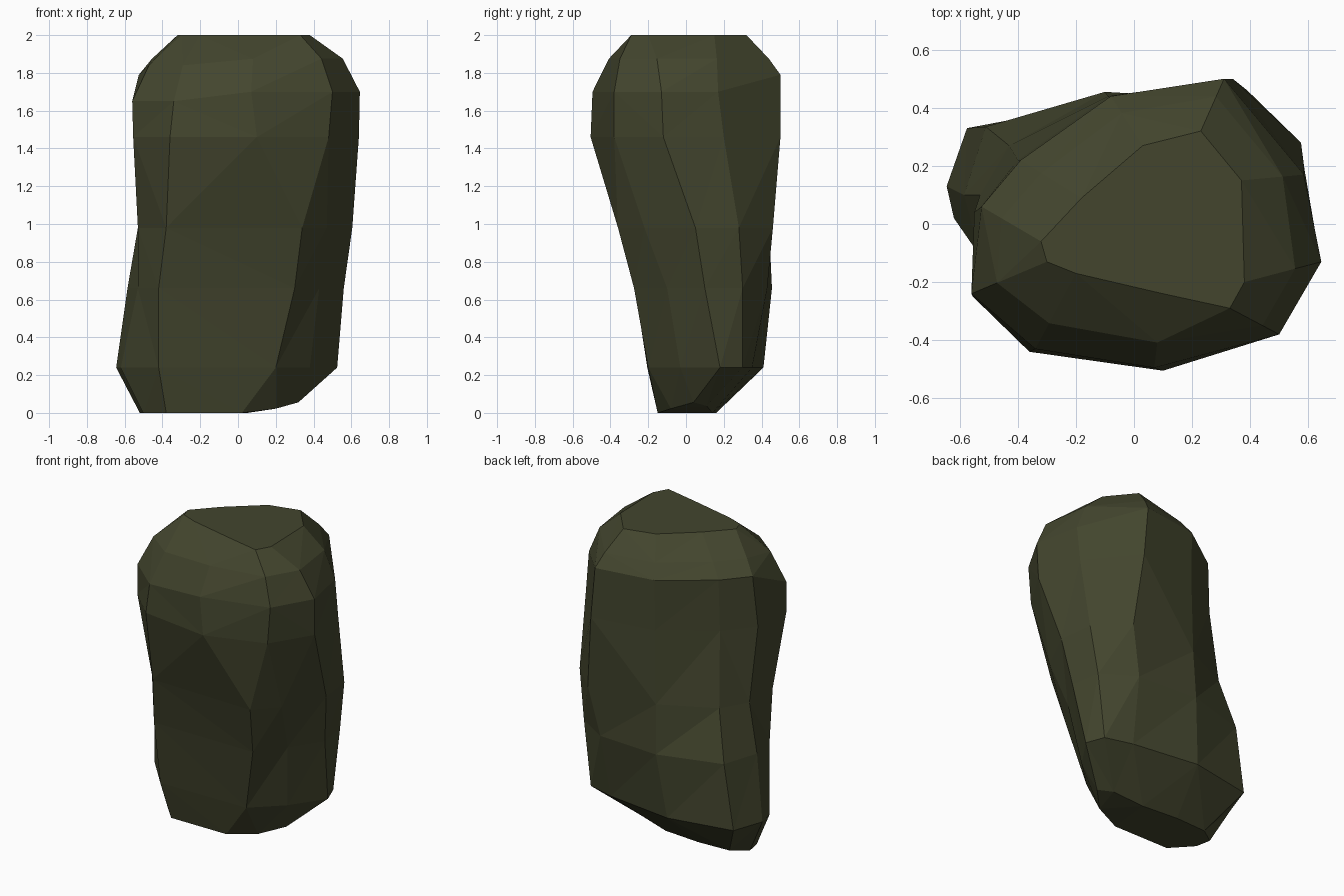
import bpy, bmesh
from mathutils import Vector

if "Cube" in bpy.data.objects:
    bpy.data.objects.remove(bpy.data.objects["Cube"])

# Cross-sections from the ground up: height, then ten corners
# (left, round the front, right, round the back)
sections = [
    (0.00, [(-.52, .08), (-.50, -.02), (-.38, -.15), (.02, -.15), (.20, -.08),
            (.32, .04), (.25, .11), (.05, .14), (-.20, .16), (-.42, .15)]),
    (0.24, [(-.645, .13), (-.62, .02), (-.42, -.205), (.20, -.20), (.38, -.03),
            (.525, .18), (.48, .30), (.30, .35), (-.15, .41), (-.575, .33)]),
    (0.66, [(-.585, .10), (-.53, -.11), (-.42, -.27), (.30, -.275), (.43, -.10),
            (.56, .10), (.53, .30), (.32, .43), (-.10, .455), (-.51, .335)]),
    (0.98, [(-.53, .10), (-.53, -.14), (-.38, -.34), (.34, -.36), (.47, -.22),
            (.605, .05), (.575, .28), (.39, .46), (-.09, .44), (-.43, .27)]),
    (1.46, [(-.55, .04), (-.555, -.25), (-.36, -.44), (.10, -.505), (.48, -.38),
            (.64, -.12), (.585, .20), (.34, .50), (-.08, .435), (-.40, .22)]),
    (1.70, [(-.525, .06), (-.56, -.24), (-.34, -.43), (.07, -.495), (.50, -.38),
            (.645, -.13), (.585, .17), (.31, .50), (-.08, .44), (-.39, .22)]),
    (2.00, [(-.32, -.06), (-.30, -.13), (-.20, -.17), (.10, -.24), (.33, -.29),
            (.38, -.20), (.37, .15), (.23, .32), (.03, .27), (-.18, .09)]),
]
rings = [[Vector((x, y, z)) for x, y in pts] for z, pts in sections]

# Underside rises to the right; the back wall reaches higher than the front
for v in rings[0]:
    v.z = max(0, v.x - 0.12) * 0.28
for i in (0, 7, 8, 9):
    rings[-2][i].z = 1.79
for i in (1, 2):
    rings[-2][i].z = 1.65

# Rounded shoulder between the last two sections
shoulder = [a.lerp(b, 0.34) for a, b in zip(rings[-2], rings[-1])]
for i, v in enumerate(shoulder):
    v.z = 1.84 if i in (1, 2) else 1.875
rings.insert(-1, shoulder)

# Faceted skin over the sections
bm = bmesh.new()
loops = [[bm.verts.new(v) for v in ring] for ring in rings]
n = len(loops[0])
for low, high in zip(loops, loops[1:]):
    for i in range(n):
        j = (i + 1) % n
        bm.faces.new((low[i], low[j], high[j], high[i]))
bm.faces.new(loops[0][::-1])
bm.faces.new(loops[-1])
bmesh.ops.triangulate(bm, faces=bm.faces[:])
bmesh.ops.recalc_face_normals(bm, faces=bm.faces[:])

mesh = bpy.data.meshes.new("boulder")
bm.to_mesh(mesh)
bm.free()
boulder = bpy.data.objects.new("boulder", mesh)
bpy.context.collection.objects.link(boulder)

# Mossy stone colour
stone = bpy.data.materials.new("mossy_stone")
stone.diffuse_color = (0.056, 0.06, 0.027, 1)
stone.use_nodes = True
stone.node_tree.nodes["Principled BSDF"].inputs["Base Color"].default_value = stone.diffuse_color
mesh.materials.append(stone)
